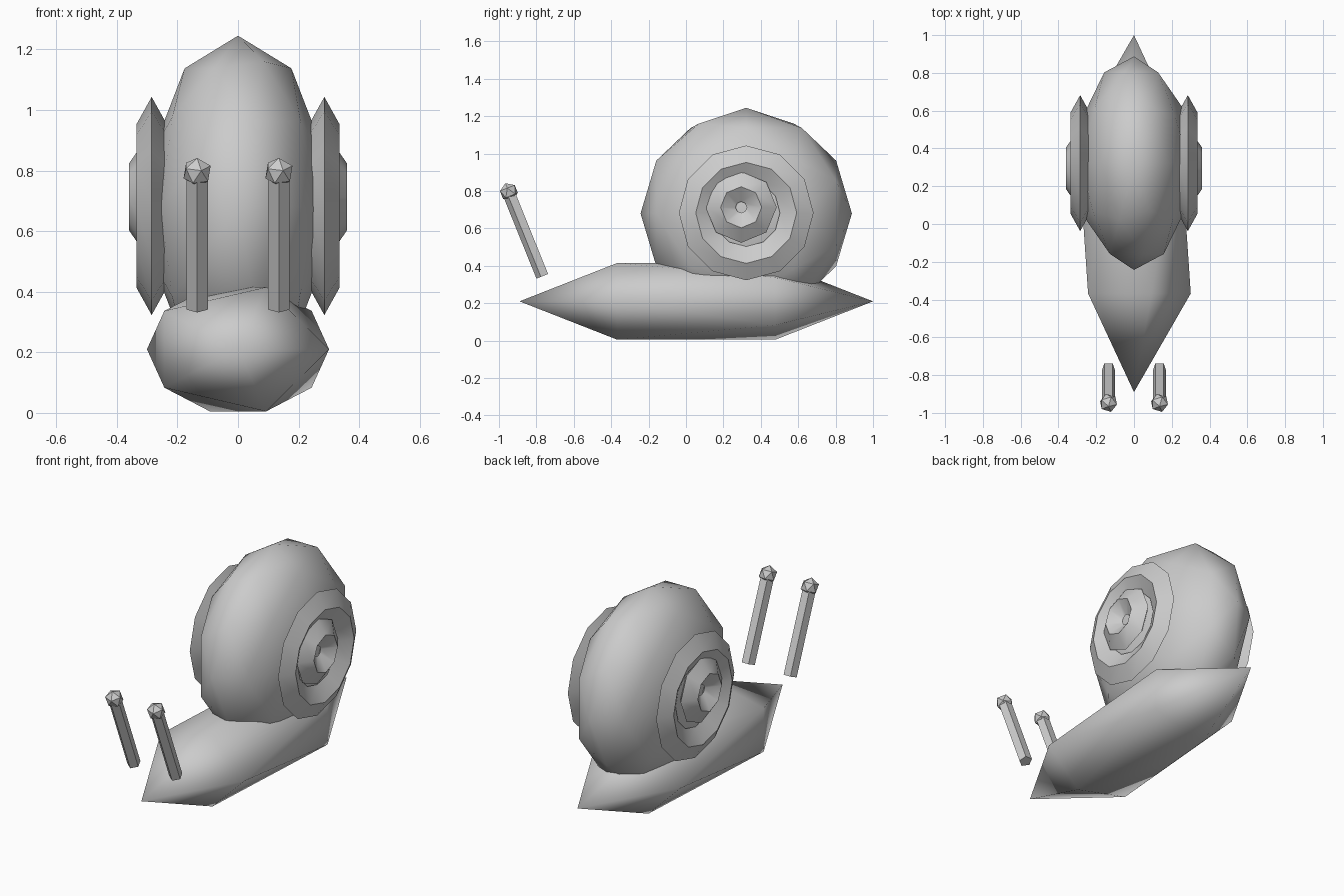
import bpy
from math import radians, sin, cos
from mathutils import Matrix, Vector

if "Cube" in bpy.data.objects:
    bpy.data.objects.remove(bpy.data.objects["Cube"], do_unlink=True)

grey = bpy.data.materials.new("plain_grey")
grey.use_nodes = True
grey.diffuse_color = (0.6, 0.6, 0.6, 1)
grey.node_tree.nodes["Principled BSDF"].inputs["Base Color"].default_value = (0.6, 0.6, 0.6, 1)


def finish(name, smooth_angle=0):
    """Name and colour the active object; smooth edges below the angle."""
    obj = bpy.context.object
    obj.name = obj.data.name = name
    obj.data.materials.append(grey)
    if smooth_angle >= 180:
        bpy.ops.object.shade_smooth()
    elif smooth_angle:
        bpy.ops.object.shade_smooth_by_angle(angle=radians(smooth_angle))
    return obj


def ball(name, detail, centre, radii, smooth_angle, tilt=90):
    """Icosphere with its pole tipped towards the front, radii along x, y, z."""
    bpy.ops.mesh.primitive_ico_sphere_add(subdivisions=detail, radius=1)
    obj = finish(name, smooth_angle)
    obj.data.transform(Matrix.Translation(centre) @ Matrix.Diagonal((*radii, 1))
                       @ Matrix.Rotation(radians(tilt), 4, "X"))
    return obj


def whorl(name, segments, centre, major, minor, half_width):
    """Diamond-section ring lying against the side of the shell."""
    bpy.ops.mesh.primitive_torus_add(
        major_segments=segments, minor_segments=4, major_radius=major, minor_radius=minor)
    obj = finish(name, 35)
    obj.data.transform(Matrix.Translation(centre) @ Matrix.Rotation(radians(90), 4, "Y")
                       @ Matrix.Diagonal((1, 1, half_width / minor, 1)))
    return obj


# Foot and shell
ball("body", 1, (0, 0.055, 0.21), (0.336, 0.945, 0.241), 180)
ball("shell", 2, (0, 0.322, 0.68), (0.30, 0.565, 0.565), 180)

# Rings and eye stalks on both sides
tilt = radians(22)
along = Vector((0, -sin(tilt), cos(tilt)))
for side, s in (("left", 1), ("right", -1)):
    whorl(side + "_outer_whorl", 12, (s * 0.285, 0.322, 0.683), 0.27, 0.09, 0.05)
    whorl(side + "_inner_whorl", 8, (s * 0.305, 0.295, 0.713), 0.11, 0.08, 0.055)

    top = Vector((s * 0.135, -0.947, 0.795))
    length = 0.485
    bpy.ops.mesh.primitive_cylinder_add(vertices=5, radius=0.037, depth=length)
    stalk = finish(side + "_eye_stalk")
    stalk.data.transform(Matrix.Translation(top - along * length / 2)
                         @ Matrix.Rotation(tilt, 4, "X") @ Matrix.Rotation(radians(180), 4, "Z"))
    ball(side + "_eye", 1, top, (0.05, 0.05, 0.05), 0, tilt=22)
